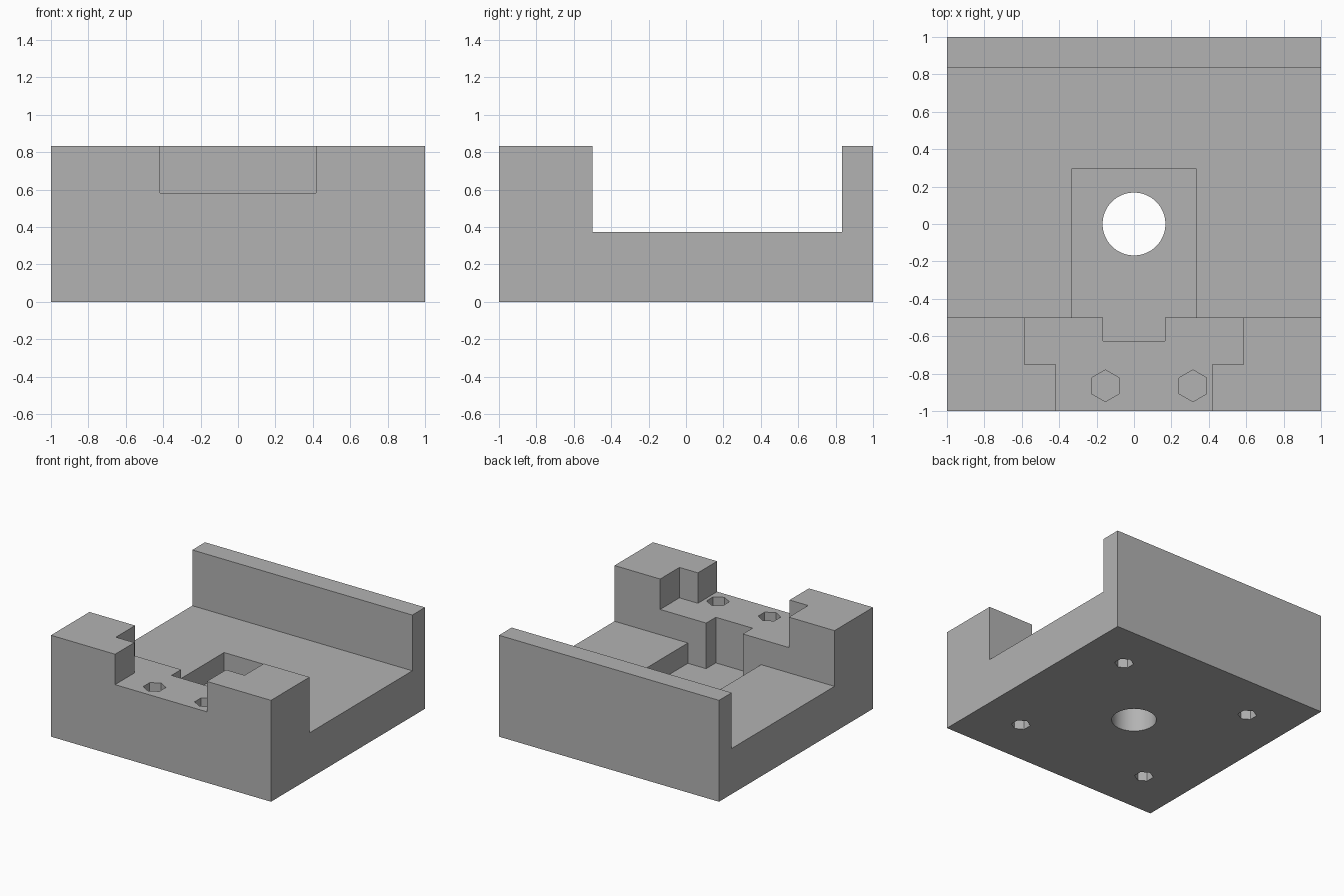
import bpy, bmesh, math

if "Cube" in bpy.data.objects:
    bpy.data.objects.remove(bpy.data.objects["Cube"], do_unlink=True)

GREY = 0.45
grey = bpy.data.materials.new("plain_grey")
grey.use_nodes = True
grey.diffuse_color = (GREY, GREY, GREY, 1)
grey.node_tree.nodes["Principled BSDF"].inputs["Base Color"].default_value = (GREY, GREY, GREY, 1)


def prism(name, points, push):
    """Closed solid: a polygon of 3D points pushed along a vector."""
    bm = bmesh.new()
    face = bm.faces.new([bm.verts.new(p) for p in points])
    ext = bmesh.ops.extrude_face_region(bm, geom=[face], use_keep_orig=True)
    bmesh.ops.translate(bm, vec=push, verts=[g for g in ext["geom"] if isinstance(g, bmesh.types.BMVert)])
    bmesh.ops.recalc_face_normals(bm, faces=bm.faces)
    mesh = bpy.data.meshes.new(name)
    bm.to_mesh(mesh)
    bm.free()
    mesh.materials.append(grey)
    obj = bpy.data.objects.new(name, mesh)
    bpy.context.collection.objects.link(obj)
    return obj


def mirrored(half):
    """Complete an outline from its +x half."""
    return half + [(-x, y) for x, y in reversed(half)]


def cut(body, name, outline, bottom, top):
    """Remove an upright prism from the body."""
    tool = prism(name, [(x, y, bottom) for x, y in outline], (0, 0, top - bottom))
    tool.hide_render = True
    mod = body.modifiers.new(name, "BOOLEAN")
    mod.operation = "DIFFERENCE"
    mod.solver = "EXACT"
    mod.object = tool
    bpy.context.view_layer.objects.active = body
    bpy.ops.object.modifier_apply(modifier=mod.name)
    bpy.data.objects.remove(tool, do_unlink=True)


def ring(x, y, radius, sides):
    """Regular polygon with a corner towards +y."""
    steps = [math.tau * i / sides for i in range(sides)]
    return [(x + radius * math.sin(a), y + radius * math.cos(a)) for a in steps]


HEIGHT, FLOOR, SEAT, POCKET = 0.833, 0.375, 0.583, 0.208

# Block with a wide channel between the front block and the thin back wall
side = [(-1, 0), (1, 0), (1, HEIGHT), (0.835, HEIGHT),
        (0.835, FLOOR), (-0.5, FLOOR), (-0.5, HEIGHT), (-1, HEIGHT)]
body = prism("mounting_block", [(-1, y, z) for y, z in side], (2, 0, 0))

# Stepped seat in the front block
cut(body, "seat_cut", mirrored([(0.417, -1.2), (0.417, -0.75), (0.585, -0.75), (0.585, -0.4)]), SEAT, 1)

# Sunken pocket with a slot reaching into the front block
cut(body, "pocket_cut", mirrored([(0.167, -0.625), (0.167, -0.5), (0.333, -0.5), (0.333, 0.295)]), POCKET, 1)

# Round hole through the pocket floor
cut(body, "centre_hole_cut", ring(0, 0, 0.168, 64), -0.2, 0.5)

# Blind hexagonal holes in the seat
for x in (-0.153, 0.315):
    cut(body, "seat_hole_cut", ring(x, -0.865, 0.085, 6), 0.25, 1)

# Blind hexagonal holes in the four corners of the underside
for x in (-0.605, 0.605):
    for y in (-0.605, 0.605):
        cut(body, "foot_hole_cut", ring(x, y, 0.072, 6), -0.2, 0.25)

body.select_set(True)
bpy.context.view_layer.objects.active = body
bpy.ops.object.shade_smooth_by_angle(angle=math.radians(30))
